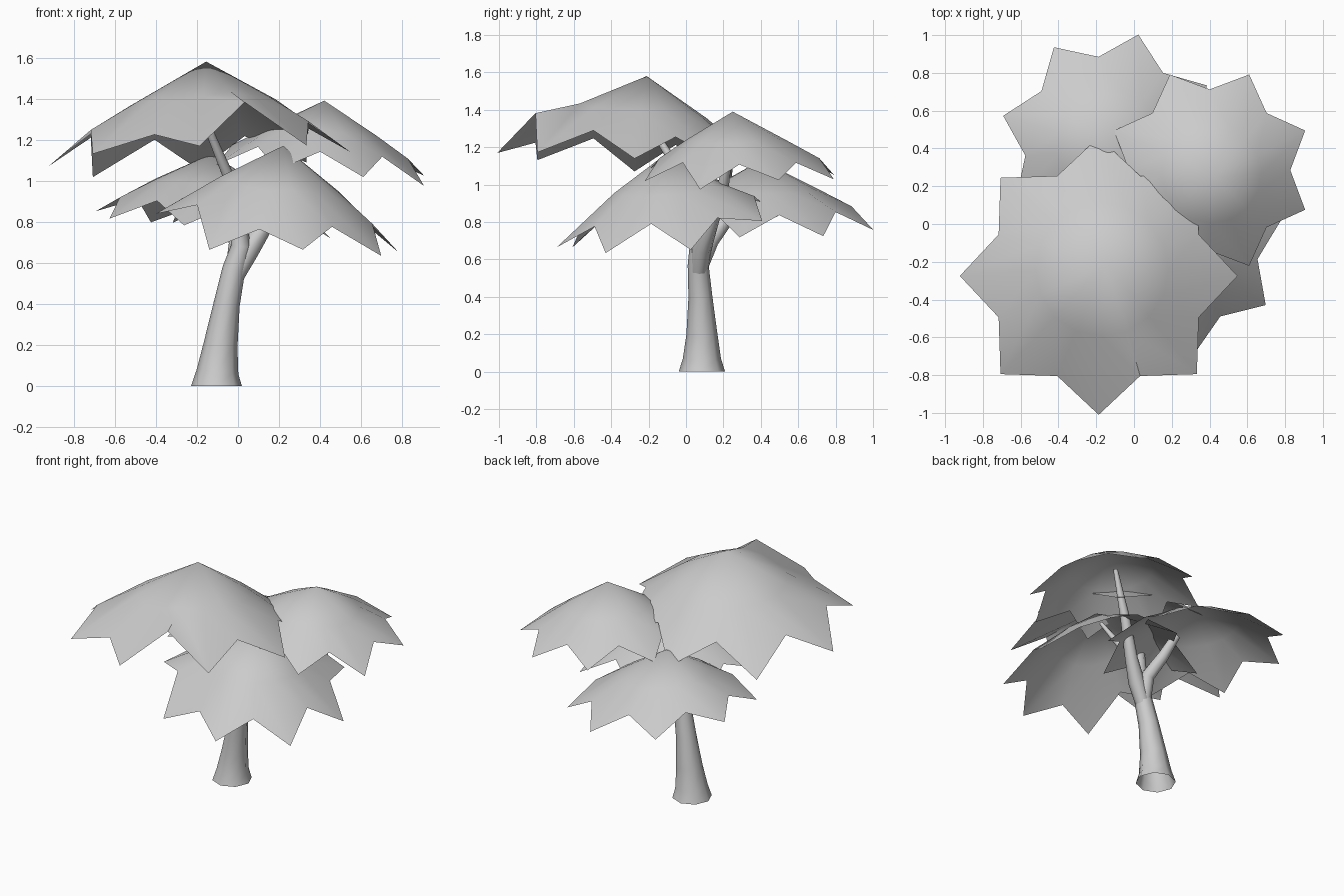
import bpy, bmesh, math
from mathutils import Vector

if "Cube" in bpy.data.objects:
    bpy.data.objects.remove(bpy.data.objects["Cube"])


def finish(name, bm, angle):
    bmesh.ops.recalc_face_normals(bm, faces=bm.faces)
    me = bpy.data.meshes.new(name)
    bm.to_mesh(me)
    bm.free()
    ob = bpy.data.objects.new(name, me)
    bpy.context.collection.objects.link(ob)
    bpy.ops.object.select_all(action='DESELECT')
    ob.select_set(True)
    bpy.context.view_layer.objects.active = ob
    bpy.ops.object.shade_smooth_by_angle(angle=math.radians(angle))
    return ob


def canopy(name, center, apex, radius, tip_z, tilt, start, lift={}):
    """Eight-pointed umbrella of leaves: apex, middle ring, jagged rim."""
    bm = bmesh.new()
    top = bm.verts.new(apex)
    drop = apex[2] - tip_z
    mid, rim = [], []
    for i in range(16):
        a = math.radians(start + i * 22.5)
        tip = i % 2 == 0
        for ring, k, d in ((mid, 0.48, 0.42),
                           (rim, 1.0 if tip else 0.78, 1.0 if tip else 0.70)):
            dx, dy = radius * k * math.cos(a), radius * k * math.sin(a)
            w = 1 - k if ring is mid else 0
            x = center[0] + dx + (apex[0] - center[0]) * w
            y = center[1] + dy + (apex[1] - center[1]) * w
            z = apex[2] - drop * d + tilt[0] * dx + tilt[1] * dy
            z += lift.get(i, 0) * (1 if ring is rim else 0.25)
            ring.append(bm.verts.new((x, y, z)))
    for i in range(16):
        j = (i + 1) % 16
        bm.faces.new((top, mid[i], mid[j]))
        bm.faces.new((mid[i], rim[i], rim[j], mid[j]))
    return finish(name, bm, 50)


def limb(name, path, sides=8):
    """Tapered open-ended tube through (x, y, z, radius) points."""
    bm = bmesh.new()
    pts = [Vector(p[:3]) for p in path]
    rings = []
    for i, p in enumerate(pts):
        d = (pts[min(i + 1, len(pts) - 1)] - pts[max(i - 1, 0)]).normalized()
        if i == 0 and p.z == 0:
            d = Vector((0, 0, 1))
        u = Vector((0, 1, 0)).cross(d).normalized()
        v = d.cross(u)
        r = path[i][3]
        rings.append([bm.verts.new(p + r * (u * math.cos(t) + v * math.sin(t)))
                      for t in (k * math.tau / sides for k in range(sides))])
    for a, b in zip(rings, rings[1:]):
        for k in range(sides):
            n = (k + 1) % sides
            bm.faces.new((a[k], a[n], b[n], b[k]))
    return finish(name, bm, 50)


# Leaf canopies
canopy("canopy_top", (-0.187, -0.275), (-0.155, -0.21, 1.58), 0.735, 1.11,
       (0.04, -0.08), 0, {6: -0.03, 8: -0.01, 11: -0.06, 13: 0.08})
canopy("canopy_right", (0.40, 0.285), (0.42, 0.25, 1.39), 0.548, 1.035,
       (-0.08, 0.0), 22.5, {0: 0.03, 2: 0.01, 14: -0.02})
canopy("canopy_low_front", (0.19, -0.10), (0.22, -0.10, 1.17), 0.605, 0.715,
       (-0.12, 0.06), 12,
       {2: 0.10, 3: 0.07, 4: 0.06, 8: 0.06, 10: -0.06, 11: -0.07, 13: -0.02})
canopy("canopy_low_back", (-0.12, 0.43), (-0.13, 0.40, 1.13), 0.59, 0.77,
       (-0.09, 0.0), 31, {6: 0.03})

# Trunk with the branch that climbs to the top canopy
limb("trunk", [(-0.105, 0.085, 0, 0.124), (-0.10, 0.085, 0.07, 0.102),
               (-0.085, 0.085, 0.2, 0.083), (-0.055, 0.077, 0.4, 0.064),
               (-0.02, 0.065, 0.57, 0.056), (0.015, 0.07, 0.68, 0.05),
               (0.0, 0.06, 0.82, 0.036), (-0.05, -0.01, 1.03, 0.027),
               (-0.13, -0.13, 1.22, 0.02), (-0.16, -0.19, 1.45, 0.012)])

# Side limbs forking off to the other canopies
limb("branch_right", [(-0.025, 0.065, 0.52, 0.045), (0.05, 0.085, 0.66, 0.052),
                      (0.13, 0.13, 0.78, 0.04), (0.24, 0.2, 1.0, 0.03),
                      (0.36, 0.25, 1.28, 0.014)])
limb("branch_back", [(-0.02, 0.065, 0.54, 0.045), (0.0, 0.13, 0.7, 0.045),
                     (-0.05, 0.22, 0.82, 0.038), (-0.09, 0.3, 0.95, 0.028)])
limb("branch_front", [(0.03, 0.06, 0.76, 0.03), (0.1, 0.0, 0.93, 0.022),
                      (0.2, -0.08, 1.1, 0.012)])
